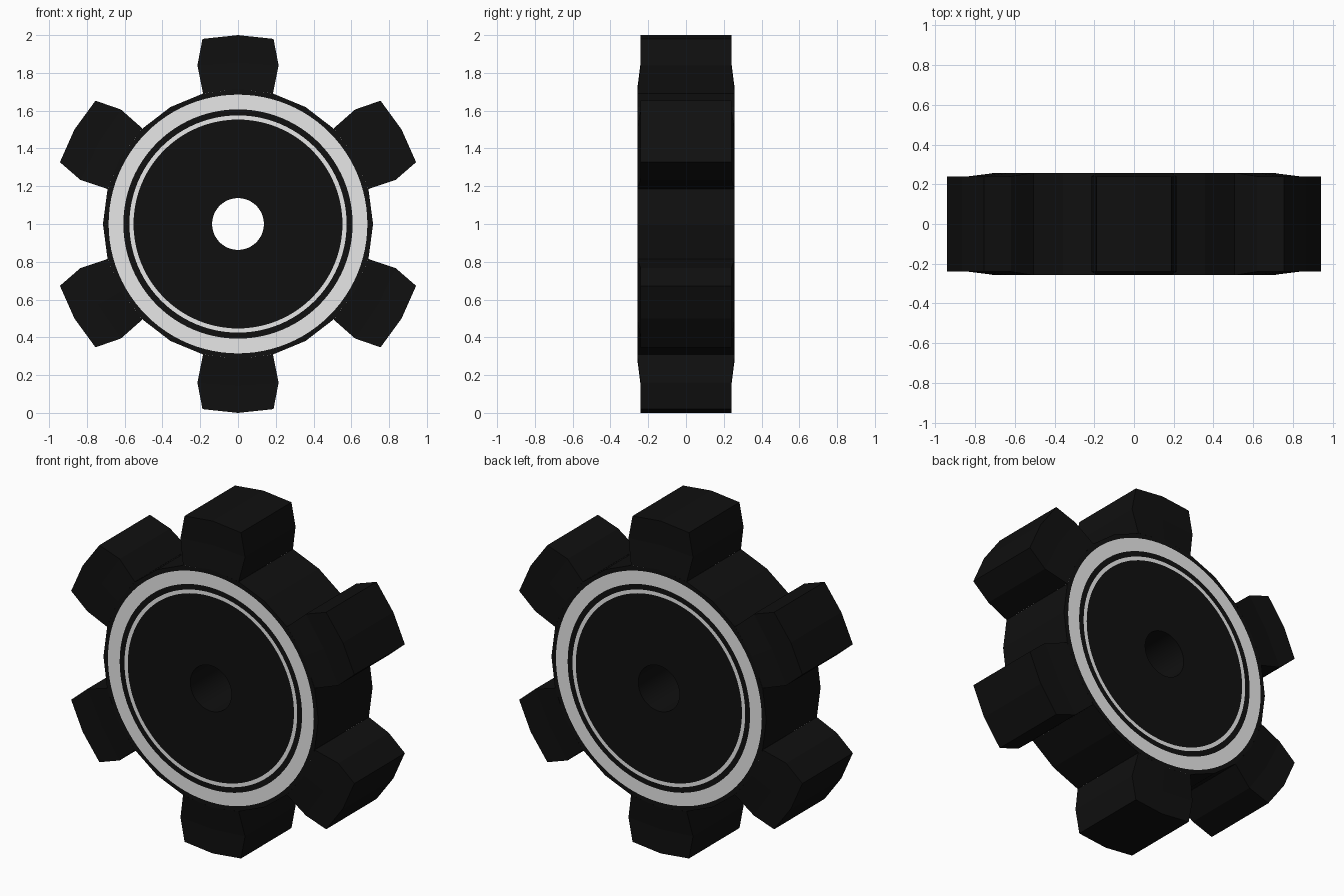
import bpy, bmesh, math

if "Cube" in bpy.data.objects:
    bpy.data.objects.remove(bpy.data.objects["Cube"])

SEG = 96              # segments of the round details
HALF = 0.258          # half thickness of the hub
TOOTH_HALF = 0.24     # half thickness of the teeth tips
R_BODY = 0.715        # corner radius of the 24-sided hub


def material(name, value):
    m = bpy.data.materials.new(name)
    m.diffuse_color = (value, value, value, 1)
    m.use_nodes = True
    m.node_tree.nodes["Principled BSDF"].inputs["Base Color"].default_value = m.diffuse_color
    return m


black = material("black", 0.005)
grey = material("light grey", 0.8)


def finish(bm, name):
    bmesh.ops.recalc_face_normals(bm, faces=bm.faces[:])
    me = bpy.data.meshes.new(name)
    bm.to_mesh(me)
    bm.free()
    me.materials.append(black)
    me.materials.append(grey)
    ob = bpy.data.objects.new(name, me)
    bpy.context.collection.objects.link(ob)
    return ob


def rim_radius(i):
    # distance to the straight side of the 24-sided hub
    step = math.radians(15)
    a = (2 * math.pi * i / SEG) % step
    return R_BODY * math.cos(step / 2) / math.cos(a - step / 2)


def circle(bm, r, y):
    verts = []
    for i in range(SEG):
        a = 2 * math.pi * i / SEG
        rad = rim_radius(i) if r is None else r
        verts.append(bm.verts.new((rad * math.cos(a), y, 1 + rad * math.sin(a))))
    return verts


# hub: flat concentric bands on both sides, bore and outer wall
bm = bmesh.new()
radii = [0.137, 0.553, 0.575, 0.607, 0.685, None]
band_mats = [0, 1, 0, 1, 0]
sides = [[circle(bm, r, y) for r in radii] for y in (-HALF, HALF)]


def bridge(a, b, mat=0, keep=lambda i: True, smooth=False):
    for i in range(SEG):
        if keep(i):
            j = (i + 1) % SEG
            f = bm.faces.new((a[i], a[j], b[j], b[i]))
            f.material_index = mat
            f.smooth = smooth


for loops in sides:
    for k, mat in enumerate(band_mats):
        bridge(loops[k], loops[k + 1], mat)
bridge(sides[0][0], sides[1][0], smooth=True)
# the wall is left open where the teeth grow out
bridge(sides[0][-1], sides[1][-1],
       keep=lambda i: not 15 < ((i + 0.5) * 360 / SEG) % 60 < 45)
finish(bm, "gear_hub")

# teeth: three rows of (side offset, side height, middle height, half depth)
rows = [(0.185, 0.691, R_BODY, HALF),
        (0.215, 0.84, 0.855, TOOTH_HALF),
        (0.188, 0.98, 1.0, TOOTH_HALF)]


def tooth(index):
    a = math.radians(30 + 60 * index)
    ca, sa = math.cos(a), math.sin(a)
    bm = bmesh.new()
    grid = []
    for w, h_side, h_mid, d in rows:
        grid.append([[bm.verts.new((h * ca - t * sa, s * d, 1 + h * sa + t * ca))
                      for t, h in ((-w, h_side), (0, h_mid), (w, h_side))]
                     for s in (-1, 1)])
    for lo, hi in zip(grid, grid[1:]):
        for s in (0, 1):                      # front and back
            for c in (0, 1):
                bm.faces.new((lo[s][c], lo[s][c + 1], hi[s][c + 1], hi[s][c]))
        for c in (0, 2):                      # flanks
            bm.faces.new((lo[0][c], lo[1][c], hi[1][c], hi[0][c]))
    tip = grid[-1]
    for c in (0, 1):                          # ridged tip
        bm.faces.new((tip[0][c], tip[0][c + 1], tip[1][c + 1], tip[1][c]))
    finish(bm, f"gear_tooth_{index + 1}")


for n in range(6):
    tooth(n)
